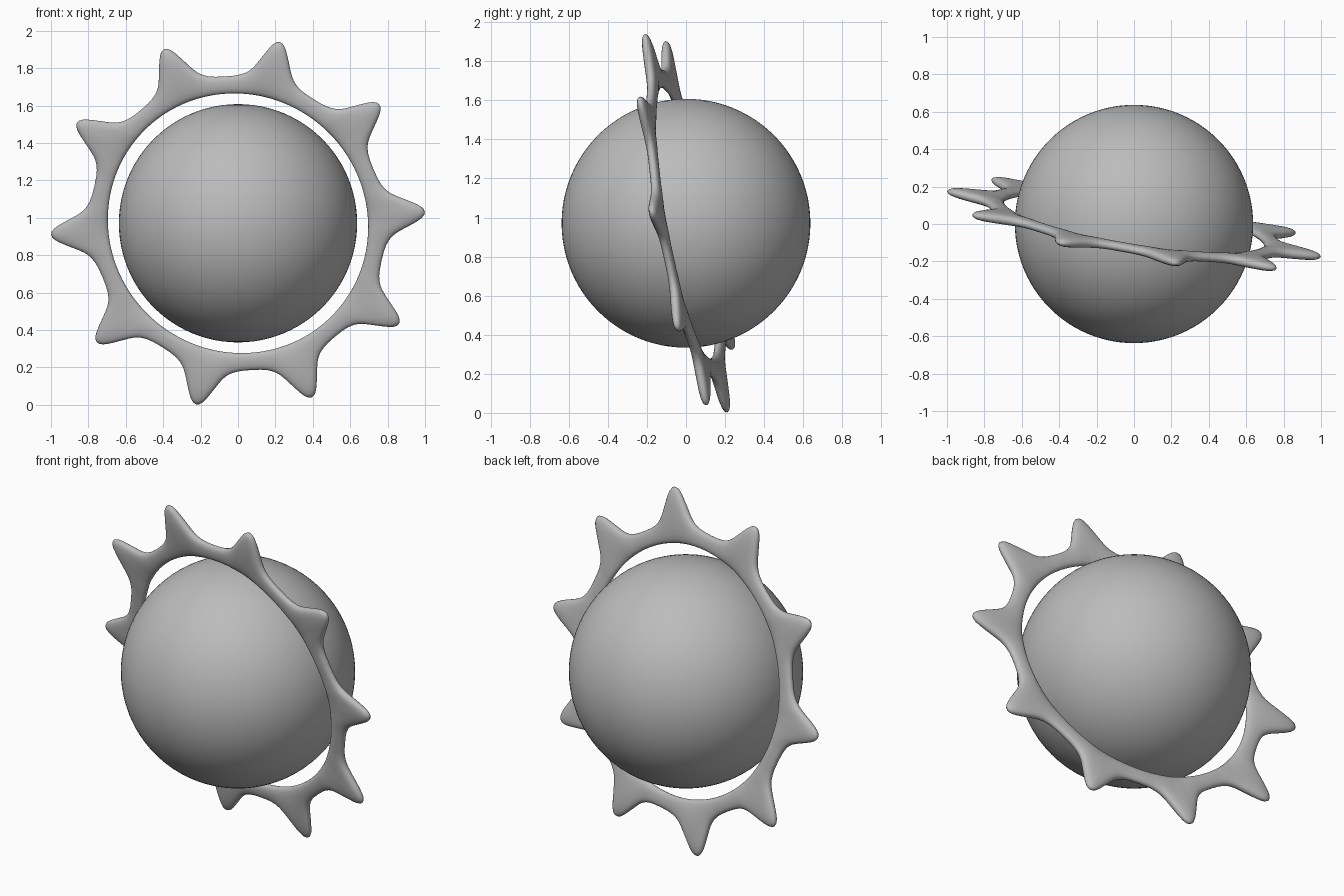
import bpy, math
from mathutils import Vector

if "Cube" in bpy.data.objects:
    bpy.data.objects.remove(bpy.data.objects["Cube"])

CENTRE = Vector((0, 0, 0.971))
SPIKES, PER, SECTION = 10, 40, 20
R_IN = 0.705

grey = bpy.data.materials.new("plain grey")
grey.diffuse_color = (0.5, 0.5, 0.5, 1)
grey.use_nodes = True
grey.node_tree.nodes["Principled BSDF"].inputs["Base Color"].default_value = grey.diffuse_color

# globe
bpy.ops.mesh.primitive_uv_sphere_add(segments=96, ring_count=48, radius=0.637, location=CENTRE)
globe = bpy.context.object
globe.name = "globe"
globe.data.materials.append(grey)
bpy.ops.object.shade_smooth()

# spike outline: (degrees from spike axis, radius)
OUTLINE = [(0, 1.016), (1, 1.011), (2, 0.994), (3, 0.967), (4, 0.937), (5, 0.908),
           (6, 0.881), (7, 0.858), (8.5, 0.834), (10, 0.820), (12, 0.808), (14.5, 0.801), (18, 0.798)]

def outer_radius(off):
    for (a, ra), (b, rb) in zip(OUTLINE, OUTLINE[1:]):
        if off <= b:
            return ra + (rb - ra) * (off - a) / (b - a)
    return OUTLINE[-1][1]

def power(v, e):
    return math.copysign(abs(v) ** e, v)

# spiked ring: rounded section swept around a tilted plane
normal = Vector((-0.165, -1, -0.18)).normalized()
tilt = Vector((0, -1, 0)).rotation_difference(normal)
verts, faces = [], []
n = SPIKES * PER
for i in range(n):
    off = (i / PER * 36) % 36
    off = min(off, 36 - off)
    ang = math.radians(4.3 + i * 360 / n)
    r_out = outer_radius(off)
    half = 0.024 + 0.006 * max(0, 1 - off / 12)
    mid, wide = (R_IN + r_out) / 2, (r_out - R_IN) / 2
    for j in range(SECTION):
        t = 2 * math.pi * j / SECTION
        r = mid + wide * power(math.cos(t), 0.85)
        d = half * power(math.sin(t), 0.85)
        p = Vector((r * math.cos(ang), -d, r * math.sin(ang)))
        verts.append(CENTRE + tilt @ p)
        a, b = i * SECTION, (i + 1) % n * SECTION
        k = (j + 1) % SECTION
        faces.append((a + j, a + k, b + k, b + j))
mesh = bpy.data.meshes.new("spiked_ring")
mesh.from_pydata(verts, [], faces)
mesh.materials.append(grey)
ring = bpy.data.objects.new("spiked_ring", mesh)
bpy.context.collection.objects.link(ring)
bpy.ops.object.select_all(action='DESELECT')
ring.select_set(True)
bpy.context.view_layer.objects.active = ring
bpy.ops.object.mode_set(mode='EDIT')
bpy.ops.mesh.select_all(action='SELECT')
bpy.ops.mesh.normals_make_consistent(inside=False)
bpy.ops.object.mode_set(mode='OBJECT')
bpy.ops.object.shade_smooth()
